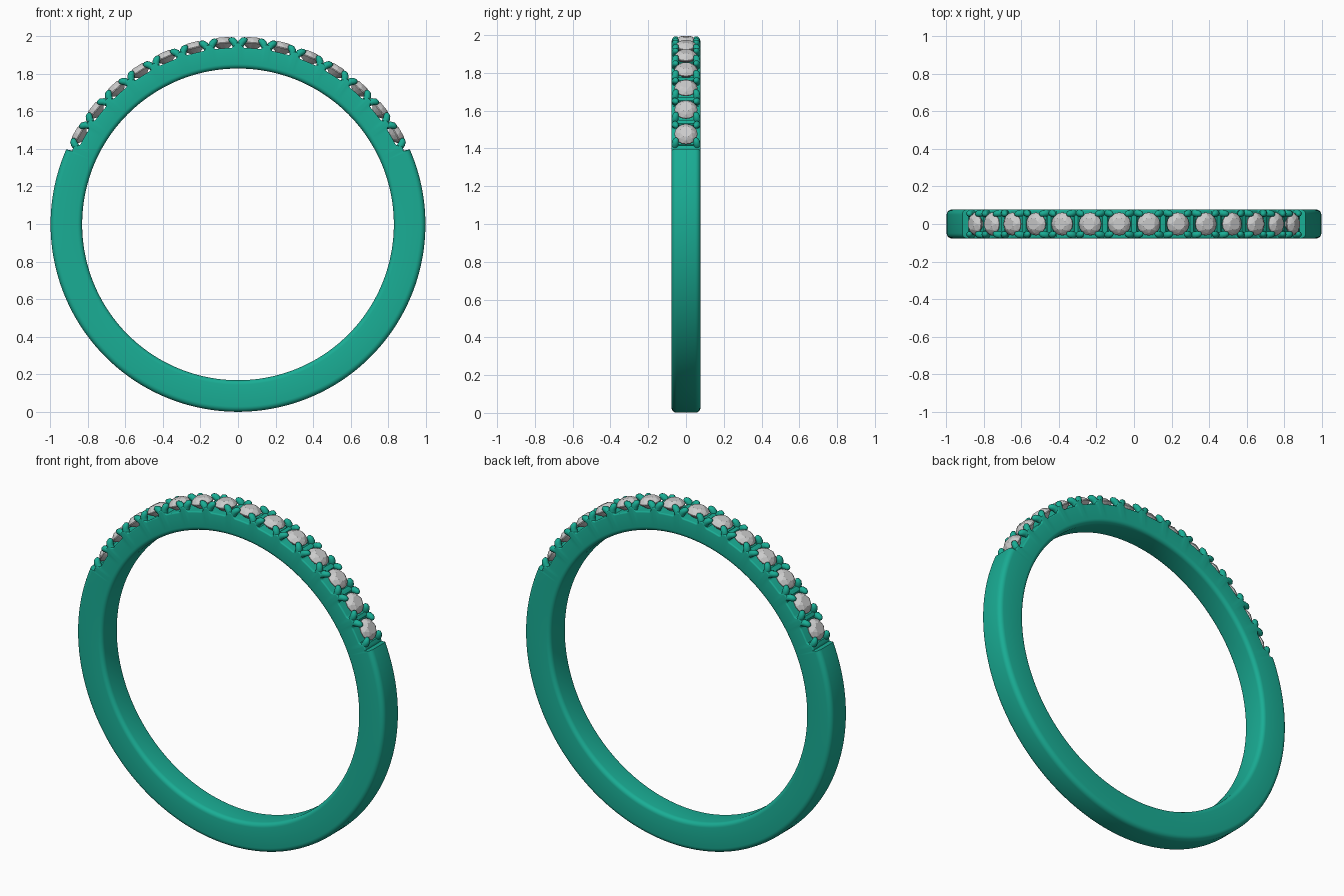
import bpy, bmesh, math
from mathutils import Vector, Matrix

if "Cube" in bpy.data.objects:
    bpy.data.objects.remove(bpy.data.objects["Cube"])

CZ, R_OUT, R_IN, HALF_W = 0.998, 0.997, 0.829, 0.077
STONES = 14
STEP = math.radians(9.3)
ARC = STEP * STONES / 2

metal = bpy.data.materials.new("green_metal")
metal.diffuse_color = (0.01, 0.42, 0.30, 1)
metal.use_nodes = True
metal.node_tree.nodes["Principled BSDF"].inputs["Base Color"].default_value = metal.diffuse_color


def finish(bm, name, mat=None, smooth=None):
    bmesh.ops.recalc_face_normals(bm, faces=bm.faces)
    me = bpy.data.meshes.new(name)
    bm.to_mesh(me)
    bm.free()
    ob = bpy.data.objects.new(name, me)
    bpy.context.collection.objects.link(ob)
    if mat:
        me.materials.append(mat)
    if smooth:
        bpy.ops.object.select_all(action='DESELECT')
        ob.select_set(True)
        bpy.context.view_layer.objects.active = ob
        bpy.ops.object.shade_smooth_by_angle(angle=math.radians(smooth))
    return ob


def place(t):
    # local x = along the ring, y = across, z = outward from ring centre
    return Matrix.Translation((0, 0, CZ)) @ Matrix.Rotation(t, 4, 'Y')


def outer_radius(t):
    # plain shank below, scalloped seats under the stones on top
    if abs(t) > ARC + math.radians(0.9):
        return R_OUT
    s = abs(t - round(t / STEP) * STEP) * R_OUT
    k = min(max((s - 0.014) / 0.022, 0), 1)
    return 0.966 - 0.026 * math.sin(k * math.pi / 2)


def section(ro):
    # rounded-rectangle cross-section (y, radius)
    rc = 0.028 if ro == R_OUT else 0.008
    ri, pts = 0.024, []
    for cy, cr, rad, a0 in ((HALF_W - rc, ro - rc, rc, 0), (-HALF_W + rc, ro - rc, rc, 90),
                            (-HALF_W + ri, R_IN + ri, ri, 180), (HALF_W - ri, R_IN + ri, ri, 270)):
        for i in range(6):
            a = math.radians(a0 + 18 * i)
            pts.append((cy + rad * math.cos(a), cr + rad * math.sin(a)))
    return pts


def bridge(bm, a, b):
    n = len(a)
    for i in range(n):
        bm.faces.new((a[i], a[(i + 1) % n], b[(i + 1) % n], b[i]))


# band
bm = bmesh.new()
N = 900
rings = []
for i in range(N):
    t = -math.pi + 2 * math.pi * i / N
    m = place(t)
    rings.append([bm.verts.new(m @ Vector((0, y, r))) for y, r in section(outer_radius(t))])
for i in range(N):
    bridge(bm, rings[i], rings[(i + 1) % N])
finish(bm, "band", metal, 35)

# prongs: path points (along, across, outward, thickness), mirrored to each corner
PATH = [(0.009, 0.058, 0.925, 0.017), (0.011, 0.059, 0.950, 0.018), (0.019, 0.058, 0.968, 0.019),
        (0.031, 0.055, 0.979, 0.018), (0.042, 0.052, 0.984, 0.013), (0.048, 0.051, 0.986, 0.006)]


def add_prong(bm, m, sx, sy):
    pts = [Vector((p[0] * sx, p[1] * sy, p[2])) for p in PATH]
    loops = []
    for i, p in enumerate(pts):
        d = (pts[min(i + 1, len(pts) - 1)] - pts[max(i - 1, 0)]).normalized()
        u = d.cross(Vector((0, 1, 0))).normalized()
        v = d.cross(u)
        r = PATH[i][3]
        loops.append([bm.verts.new(m @ (p + r * (math.cos(a) * u + math.sin(a) * v)))
                      for a in (k * math.pi / 5 for k in range(10))])
    for a, b in zip(loops, loops[1:]):
        bridge(bm, a, b)
    bm.faces.new(loops[0])
    bm.faces.new(loops[-1])


bm = bmesh.new()
for g in range(STONES + 1):
    t = (g - STONES / 2) * STEP
    for sx in (-1, 1):
        if (g == 0 and sx < 0) or (g == STONES and sx > 0):
            continue
        for sy in (-1, 1):
            add_prong(bm, place(t), sx, sy)
finish(bm, "prongs", metal, 50)

# faceted round stones: table, crown, girdle, pavilion and culet
LAYERS = [(8, 0.032, 0.030, 0.5), (8, 0.049, 0.019, 0), (16, 0.061, 0.003, 0),
          (16, 0.061, -0.002, 0), (8, 0.030, -0.028, 0.5), (1, 0, -0.050, 0)]
for s in range(STONES):
    bm = bmesh.new()
    m = place((s - (STONES - 1) / 2) * STEP)
    for n, r, h, off in LAYERS:
        for k in range(n):
            a = 2 * math.pi * (k + off) / n
            bm.verts.new(m @ Vector((r * math.cos(a), r * math.sin(a), 0.968 + h)))
    bmesh.ops.convex_hull(bm, input=bm.verts)
    finish(bm, f"stone_{s + 1}")
